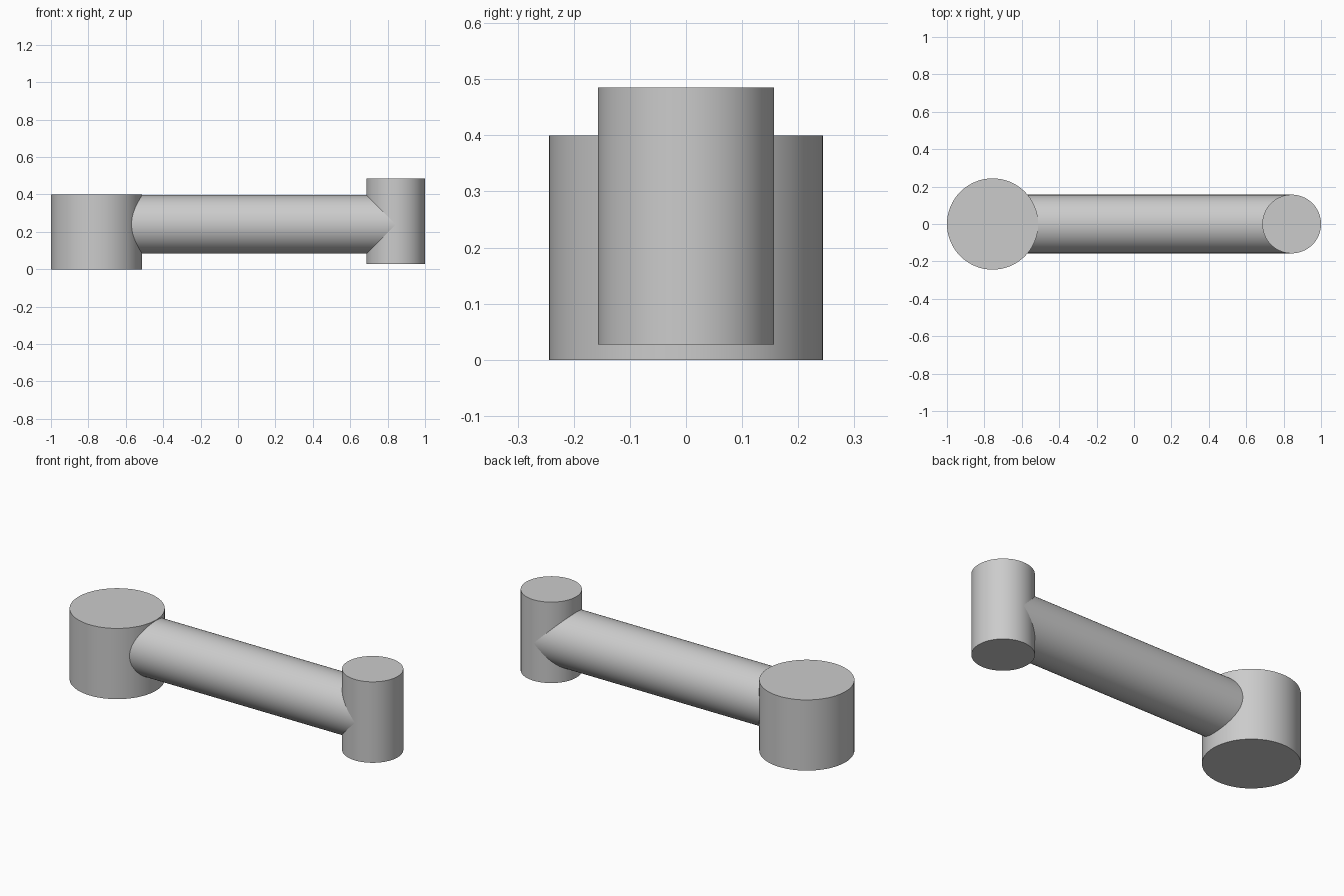
import bpy
import math

cube = bpy.data.objects.get("Cube")
if cube:
    bpy.data.objects.remove(cube, do_unlink=True)

grey = bpy.data.materials.new("plain grey")
grey.use_nodes = True
colour = (0.6, 0.6, 0.6, 1)
grey.diffuse_color = colour
grey.node_tree.nodes["Principled BSDF"].inputs["Base Color"].default_value = colour


def cylinder(name, radius, length, centre, rotation=(0, 0, 0)):
    bpy.ops.mesh.primitive_cylinder_add(vertices=64, radius=radius, depth=length,
                                        location=centre, rotation=rotation)
    obj = bpy.context.object
    obj.name = name
    obj.data.materials.append(grey)
    bpy.ops.object.shade_smooth_by_angle(angle=math.radians(30))
    return obj


# Wide hub on the right end
cylinder("large_hub", 0.244, 0.4, (-0.756, 0, 0.2))

# Narrow, taller hub on the left end
cylinder("small_hub", 0.157, 0.458, (0.843, 0, 0.256))

# Round arm running from inside one hub to the axis of the other
start, end = -0.74, 0.84
cylinder("connecting_arm", 0.157, end - start, ((start + end) / 2, 0, 0.24),
         (0, math.pi / 2, 0))
